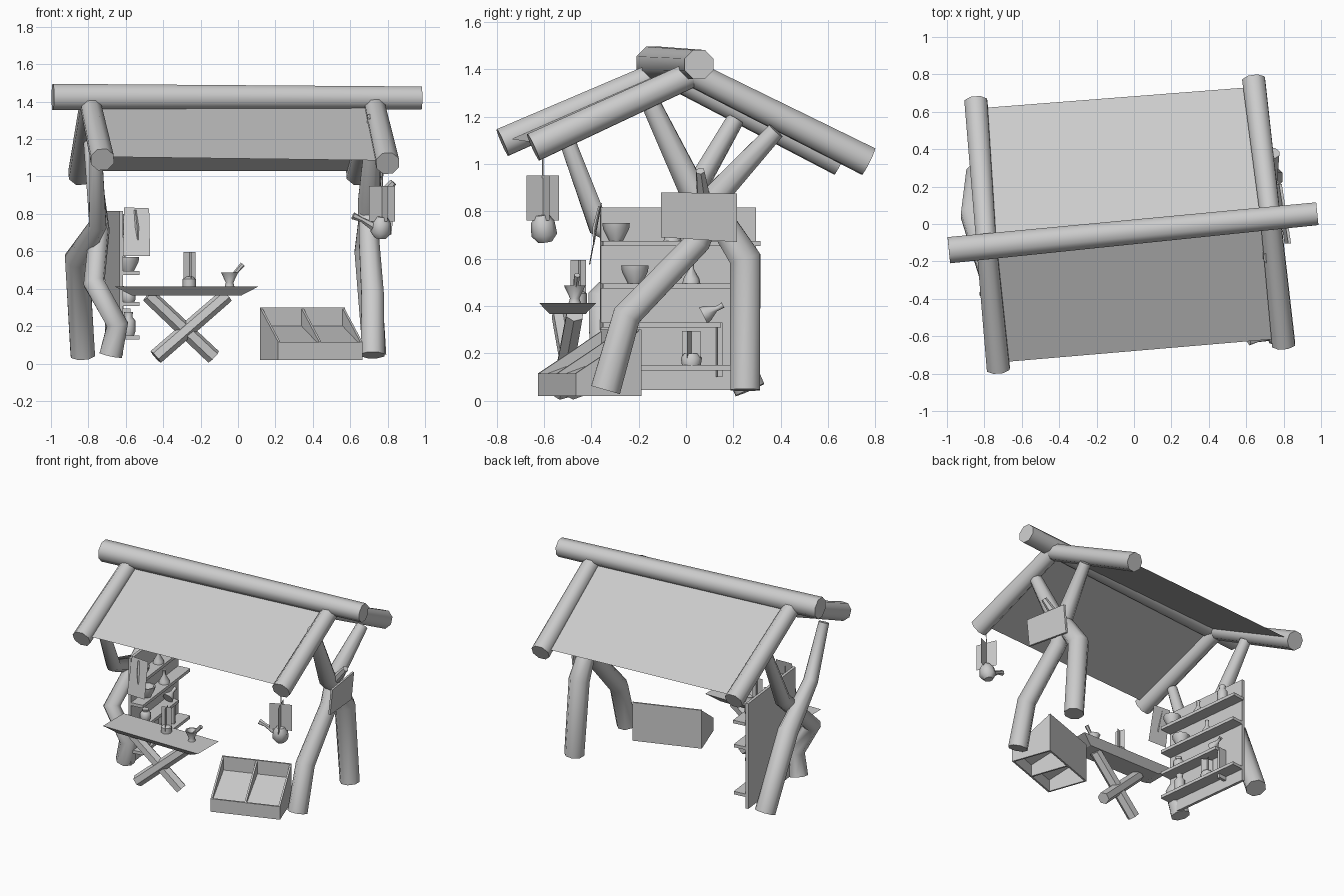
import bpy, bmesh, math
from mathutils import Vector, Matrix

if "Cube" in bpy.data.objects:
    bpy.data.objects.remove(bpy.data.objects["Cube"])


def mesh(name, verts, faces):
    me = bpy.data.meshes.new(name)
    me.from_pydata([tuple(v) for v in verts], [], faces)
    ob = bpy.data.objects.new(name, me)
    bpy.context.collection.objects.link(ob)
    return ob


def smooth(ob, angle=50):
    bpy.ops.object.select_all(action='DESELECT')
    ob.select_set(True)
    bpy.context.view_layer.objects.active = ob
    bpy.ops.object.shade_smooth_by_angle(angle=math.radians(angle))


def log(name, pts, sides=8):
    """Round log through points (x, y, z, radius), bends mitred, ends capped."""
    P = [Vector(p[:3]) for p in pts]
    n = len(P)
    verts, faces = [], []
    u = None
    for i in range(n):
        t = ((P[min(i + 1, n - 1)] - P[i]).normalized() + (P[i] - P[max(i - 1, 0)]).normalized()).normalized()
        if u is None:
            u = t.orthogonal().normalized()
        u = (u - t * u.dot(t)).normalized()
        w = t.cross(u)
        for k in range(sides):
            a = math.tau * (k + .5) / sides
            verts.append(P[i] + (u * math.cos(a) + w * math.sin(a)) * pts[i][3])
    for i in range(n - 1):
        for k in range(sides):
            a, b = i * sides + k, i * sides + (k + 1) % sides
            faces.append((a, b, b + sides, a + sides))
    faces += [tuple(reversed(range(sides))), tuple(range((n - 1) * sides, n * sides))]
    ob = mesh(name, verts, faces)
    smooth(ob)
    return ob


def lathe(name, loc, prof, sides=8, tilt=None):
    """Turned vessel from (radius, height) pairs."""
    verts, faces = [], []
    for r, z in prof:
        for k in range(sides):
            a = math.tau * k / sides
            verts.append((r * math.cos(a), r * math.sin(a), z))
    for i in range(len(prof) - 1):
        for k in range(sides):
            a, b = i * sides + k, i * sides + (k + 1) % sides
            faces.append((a, b, b + sides, a + sides))
    faces += [tuple(reversed(range(sides))), tuple(range((len(prof) - 1) * sides, len(prof) * sides))]
    ob = mesh(name, verts, faces)
    ob.location = loc
    if tilt:
        ob.rotation_euler = tilt
    smooth(ob)
    return ob


def box(name, x0, x1, y0, y1, z0, z1, mat=None, inset=0):
    """Box; inset narrows the underside; mat places it in a rotated frame."""
    v = [(x0 + inset, y0 + inset / 2, z0), (x1 - inset, y0 + inset / 2, z0),
         (x1 - inset, y1 - inset / 2, z0), (x0 + inset, y1 - inset / 2, z0),
         (x0, y0, z1), (x1, y0, z1), (x1, y1, z1), (x0, y1, z1)]
    ob = mesh(name, v, [(3, 2, 1, 0), (4, 5, 6, 7), (0, 1, 5, 4), (1, 2, 6, 5), (2, 3, 7, 6), (3, 0, 4, 7)])
    if mat:
        ob.matrix_world = mat
    return ob


def cards(name, x, y, z0, z1, w, ang):
    """Two crossed upright sheets."""
    for i in (0, 1):
        a = ang + i * math.pi / 2
        d = Vector((math.cos(a), math.sin(a), 0)) * w / 2
        c = Vector((x, y, z0))
        h = Vector((0, 0, z1 - z0))
        mesh(name, [c - d, c + d, c + d + h, c - d + h], [(0, 1, 2, 3)])


# Roof: ridge beam, four rafters, two cloth sheets
log("ridge_beam", [(-.99, -.14, 1.425, .076), (.98, .055, 1.42, .066)])
top_l, top_r = Vector((-.79, -.09, 1.39)), Vector((.73, .03, 1.38))
ends = {"front": (Vector((-.725, -.775, 1.09)), Vector((.80, -.645, 1.07))),
        "back": (Vector((-.845, .655, 1.01)), Vector((.64, .77, 1.01)))}
for side, (el, er) in ends.items():
    log(side + "_left_rafter", [(*top_l, .058), (*el, .066)])
    log(side + "_right_rafter", [(*top_r, .058), (*er, .066)])
    f = .95
    mesh(side + "_roof_cloth", [top_l, top_r, top_r.lerp(er, f), top_l.lerp(el, f)], [(0, 1, 2, 3)])

# Crossed crooked posts at each end
log("right_front_post", [(.72, -.34, .045, .068), (.72, -.25, .36, .065), (.70, .05, .67, .058),
                         (.70, .12, .86, .06), (.74, .38, 1.14, .04)])
log("right_back_post", [(.73, .25, .045, .068), (.69, .25, .60, .072), (.70, .14, .77, .06),
                        (.70, .03, .88, .062), (.73, -.18, 1.32, .04)])
log("left_front_post", [(-.68, -.33, .045, .066), (-.645, -.35, .21, .062), (-.77, -.36, .43, .06),
                        (-.74, -.06, .72, .055), (-.79, .21, 1.19, .038)])
log("left_back_post", [(-.83, .27, .045, .07), (-.86, .05, .56, .07), (-.75, -.37, .74, .05),
                       (-.76, -.51, 1.12, .036)])

# Hanging sign board on a branch stub
log("sign_branch", [(.70, .08, .82, .035), (.83, .06, .97, .02)], 6)
mesh("sign_board", [(.84, -.105, .88), (.79, .215, .875), (.77, .215, .67), (.82, -.105, .69),
                    (.825, -.105, .88), (.775, .215, .875), (.755, .215, .67), (.805, -.105, .69)],
     [(3, 2, 1, 0), (4, 5, 6, 7), (0, 1, 5, 4), (1, 2, 6, 5), (2, 3, 7, 6), (3, 0, 4, 7)])

# Hanging kettle
lathe("kettle_body", (.76, -.595, .67), [(.03, 0), (.055, .03), (.05, .085), (.028, .115)], 8, (.12, .1, 0))
log("kettle_spout", [(.73, -.60, .73, .025), (.66, -.62, .77, .013), (.615, -.63, .79, .02)], 6)
cards("kettle_handle", .77, -.605, .76, .95, .15, math.radians(22))
log("kettle_hook", [(.77, -.605, .94, .004), (.775, -.605, 1.06, .004)], 4)

# Work table with crossed legs
box("table_top", -.66, .11, -.62, -.38, .365, .412, inset=.09)
log("table_leg", [(-.44, -.53, .035, .042), (-.06, -.47, .365, .04)], 6)
log("table_leg", [(-.13, -.47, .035, .042), (-.48, -.53, .365, .04)], 6)
lathe("table_bottle", (-.26, -.455, .412), [(.036, 0), (.036, .04), (.018, .052)])
cards("table_bottle_sheet", -.26, -.455, .43, .595, .068, math.radians(20))
lathe("mortar", (-.045, -.47, .412), [(.026, 0), (.02, .02), (.046, .075), (.036, .075), (.01, .03)])
log("pestle", [(-.045, -.47, .45, .009), (.025, -.46, .53, .014)], 6)

# Slant-sided display crate, open on top and underneath
crate = Matrix.Translation((.215, -.625, 0)) @ Matrix.Rotation(math.atan2(.16, .45), 4, 'Z')
W, D, T = .478, .293, .012


def crate_side(name, x):
    v = [(x + dx, y, z) for dx in (0, T) for y, z in ((0, .02), (D, .02), (D, .3), (0, .115))]
    ob = mesh(name, v, [(3, 2, 1, 0), (4, 5, 6, 7), (0, 1, 5, 4), (1, 2, 6, 5), (2, 3, 7, 6), (3, 0, 4, 7)])
    ob.matrix_world = crate


for nm, x in (("crate_left", 0), ("crate_divider", (W - T) / 2), ("crate_right", W - T)):
    crate_side(nm, x)
box("crate_front", 0, W, 0, T, .02, .115, crate)
box("crate_back", 0, W, D - T, D, .02, .3, crate)
tray = mesh("crate_tray", [(0, T, .105), (W, T, .105), (W, D - T, .2), (0, D - T, .2)], [(0, 1, 2, 3)])
tray.matrix_world = crate

# Shelf unit: local x runs towards the back, local -y faces the stall
p0, p1 = Vector((-.615, -.36, 0)), Vector((-.69, .295, 0))
L = (p1 - p0).length
shelf = Matrix.Translation(p0) @ Matrix.Rotation(math.atan2(p1.y - p0.y, p1.x - p0.x), 4, 'Z')
box("shelf_back", 0, L, 0, .02, .045, .815, shelf)
for z, length in ((.15, L), (.33, .50), (.495, L), (.675, L + .01)):
    box("shelf_board", 0, length, -.09, 0, z - .022, z, shelf)
box("shelf_upright", .49, .51, -.06, 0, .10, .33, shelf)


def on_shelf(u, z, d=.045):
    return shelf @ Vector((u, -d, z))


# Shelf goods
jar = [(.03, 0), (.036, .02), (.036, .08), (.02, .1), (.024, .125)]
bowl = [(.03, 0), (.055, .05), (.058, .075), (.048, .075), (.02, .02)]
flask = [(.038, 0), (.034, .02), (.011, .06), (.011, .09), (.015, .095)]
lathe("pot", on_shelf(.06, .675), bowl)
lathe("flask", on_shelf(.30, .675), flask)
lathe("jar", on_shelf(.52, .675), jar)
lathe("bowl", on_shelf(.14, .495), bowl)
lathe("flask", on_shelf(.38, .495), flask)
lathe("jar", on_shelf(.12, .33), [(r, z * .65) for r, z in jar])
lathe("bottle_on_side", on_shelf(.43, .36), flask, 8, (-1.1, 0, 0))
lathe("jar", on_shelf(.13, .15), jar)
lathe("small_pot", on_shelf(.38, .15), [(.04, 0), (.045, .03), (.03, .05)])
b = on_shelf(.38, .15)
cards("small_pot_sheet", b.x, b.y, .18, .295, .085, math.radians(65))

# Hanging sheet with a knife at the front edge of the shelf
mesh("hanging_sheet", [(-.61, -.355, .835), (-.475, -.36, .83), (-.47, -.41, .575), (-.615, -.405, .575)],
     [(0, 3, 2, 1)])
log("hanging_knife", [(-.55, -.365, .82, .006), (-.54, -.385, .73, .01), (-.535, -.39, .66, .003)], 4)
